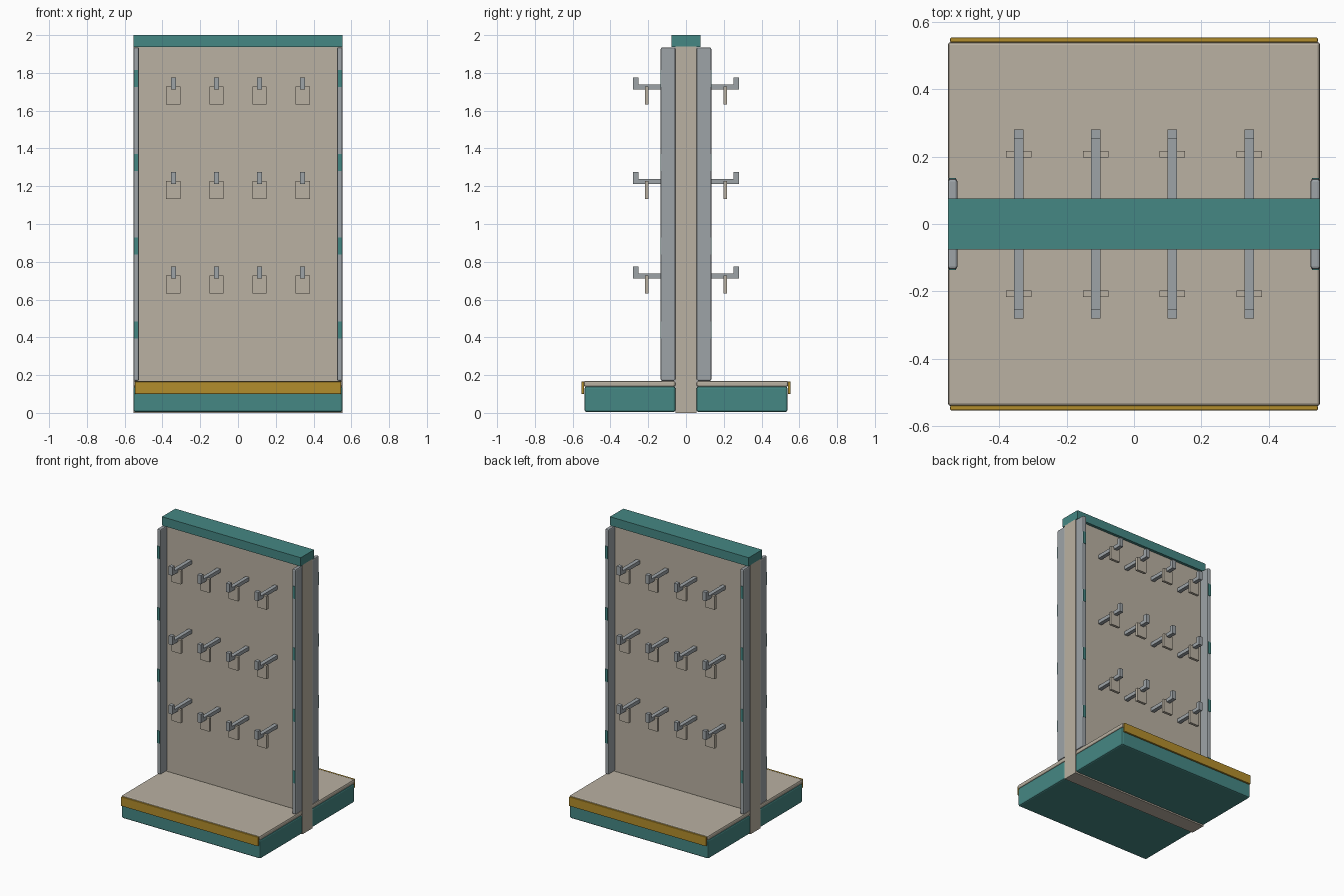
import bpy

if "Cube" in bpy.data.objects:
    bpy.data.objects.remove(bpy.data.objects["Cube"], do_unlink=True)


def material(name, rgb):
    mat = bpy.data.materials.new(name)
    mat.use_nodes = True
    mat.diffuse_color = (*rgb, 1)
    mat.node_tree.nodes["Principled BSDF"].inputs["Base Color"].default_value = (*rgb, 1)
    return mat


tan = material("warm_tan", (0.49, 0.44, 0.36))
teal = material("teal", (0.06, 0.245, 0.23))
gold = material("mustard", (0.45, 0.27, 0.025))
grey = material("steel_grey", (0.34, 0.37, 0.39))


def box(name, mat, x, y, z, bevel=0):
    """Box between (low, high) pairs on each axis, with optional rounded edges."""
    spans = [sorted(s) for s in (x, y, z)]
    bpy.ops.mesh.primitive_cube_add(size=1, location=[sum(s) / 2 for s in spans])
    ob = bpy.context.object
    ob.name = name
    ob.scale = [s[1] - s[0] for s in spans]
    bpy.ops.object.transform_apply(location=False, rotation=False, scale=True)
    ob.data.materials.append(mat)
    if bevel:
        mod = ob.modifiers.new("rounded_edges", "BEVEL")
        mod.width = bevel
        mod.segments = 2
    return ob


HALF = 0.553    # half width of the stand
CORE = 0.056    # half depth of the centre panel

# Centre panel and top cap
box("centre_panel", tan, (-HALF, HALF), (-CORE, CORE), (0, 1.94))
box("top_cap", teal, (-HALF, HALF), (-0.076, 0.076), (1.937, 2))

for side, s in (("front", -1), ("back", 1)):
    # Base, shelf and price rail
    box(side + "_base", teal, (-HALF, HALF), (s * CORE, s * 0.537), (0.005, 0.14), 0.01)
    box(side + "_shelf", tan, (-HALF, HALF), (s * CORE, s * 0.541), (0.138, 0.17), 0.01)
    box(side + "_price_rail", gold, (-0.546, 0.546), (s * 0.539, s * 0.554), (0.1, 0.166), 0.004)

    # Uprights with slot plates
    for hand, h in (("left", 1), ("right", -1)):
        box(f"{side}_{hand}_upright", grey, (h * 0.524, h * HALF),
            (s * CORE, s * 0.134), (0.17, 1.935), 0.008)
        for i in range(4):
            mid = 0.44 + i * 0.443
            box(f"{side}_{hand}_slot_plate_{i + 1}", teal, (h * 0.529, h * 0.55),
                (s * 0.129, s * 0.136), (mid - 0.045, mid + 0.045))

    # Display hooks with hanging tags
    for row in range(3):
        z = 0.725 + row * 0.5
        for col in range(4):
            x = (col - 1.5) * 0.228
            tag = f"{side}_{row + 1}_{col + 1}"
            arm = (x - 0.014, x + 0.014)
            box("hook_arm_" + tag, grey, arm, (s * 0.05, s * 0.28), (z - 0.013, z + 0.013))
            box("hook_tip_" + tag, grey, arm, (s * 0.252, s * 0.28), (z - 0.013, z + 0.05))
            box("hook_tag_" + tag, tan, (x - 0.038, x + 0.038),
                (s * 0.198, s * 0.217), (z - 0.093, z + 0.003))
